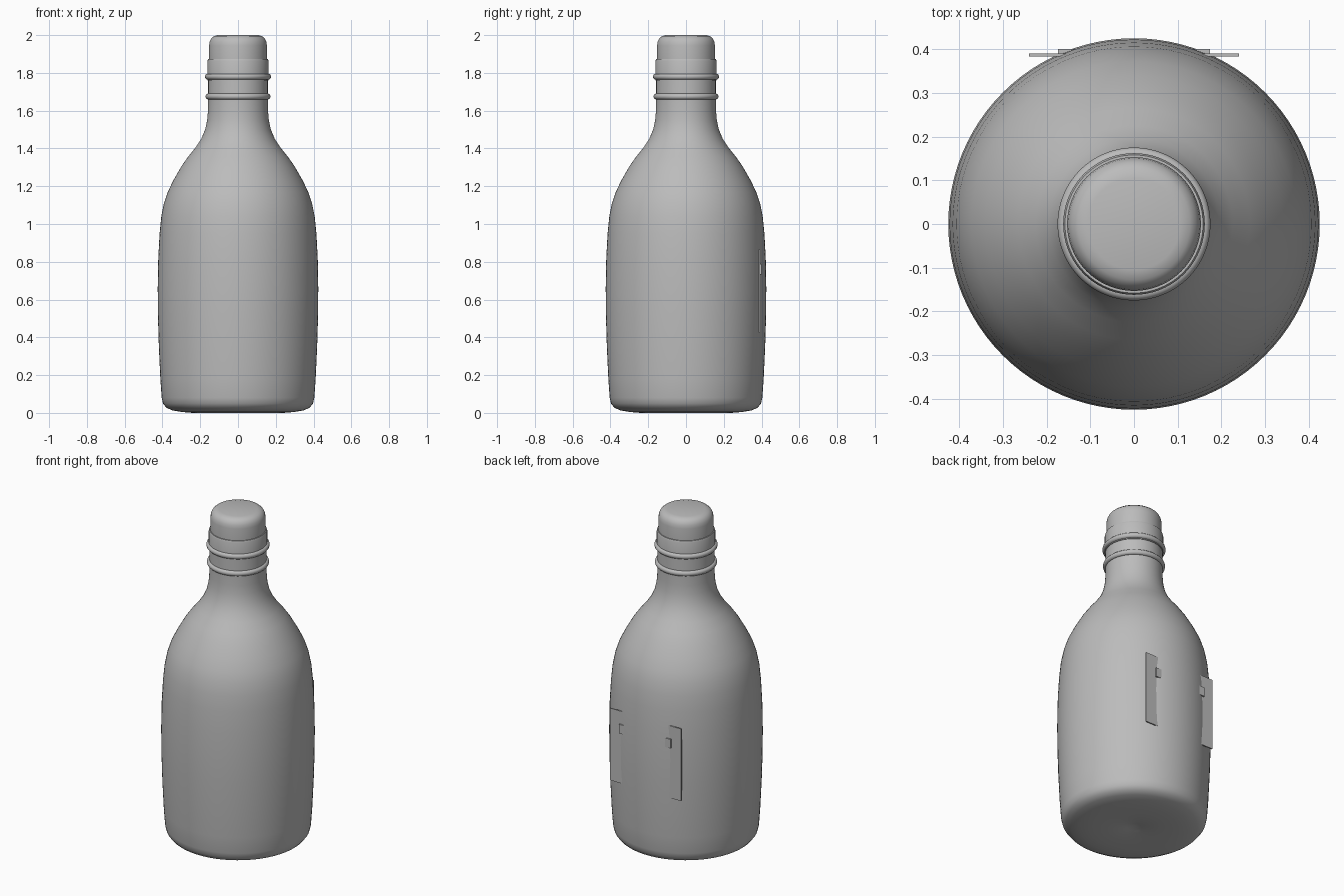
import bpy, bmesh, math

cube = bpy.data.objects.get("Cube")
if cube:
    bpy.data.objects.remove(cube)

grey = bpy.data.materials.new("plain grey")
grey.use_nodes = True
COLOUR = (0.5, 0.5, 0.5, 1)
grey.diffuse_color = COLOUR
grey.node_tree.nodes["Principled BSDF"].inputs["Base Color"].default_value = COLOUR


def finish(name, bm, smooth=False):
    bmesh.ops.recalc_face_normals(bm, faces=bm.faces)
    mesh = bpy.data.meshes.new(name)
    bm.to_mesh(mesh)
    bm.free()
    mesh.materials.append(grey)
    obj = bpy.data.objects.new(name, mesh)
    bpy.context.collection.objects.link(obj)
    if smooth:
        bpy.ops.object.select_all(action='DESELECT')
        obj.select_set(True)
        bpy.context.view_layer.objects.active = obj
        bpy.ops.object.shade_smooth_by_angle(angle=math.radians(40))
    return obj


def lathe(name, profile, sides=96):
    """Spin an (r, z) profile around the z axis."""
    bm = bmesh.new()
    verts = [bm.verts.new((r, 0, z)) for r, z in profile]
    edges = [bm.edges.new(pair) for pair in zip(verts, verts[1:])]
    bmesh.ops.spin(bm, geom=verts + edges, cent=(0, 0, 0), axis=(0, 0, 1),
                   angle=2 * math.pi, steps=sides)
    bmesh.ops.remove_doubles(bm, verts=bm.verts, dist=0.0005)
    return finish(name, bm, True)


def box(name, width, depth, height, y, z):
    bm = bmesh.new()
    bmesh.ops.create_cube(bm, size=1)
    bmesh.ops.scale(bm, vec=(width, depth, height), verts=bm.verts)
    bmesh.ops.translate(bm, vec=(0, y, z), verts=bm.verts)
    return finish(name, bm)


# Bottle: dimpled base, bulging body, sloping shoulder and straight neck
lathe("bottle_body", [
    (0, 0.02), (0.04, 0.008), (0.15, 0.002), (0.24, 0), (0.30, 0.005),
    (0.35, 0.014), (0.38, 0.028), (0.397, 0.05), (0.404, 0.08),
    (0.411, 0.18), (0.419, 0.35), (0.424, 0.52), (0.425, 0.66),
    (0.422, 0.82), (0.415, 0.95), (0.406, 1.04), (0.392, 1.11),
    (0.372, 1.17), (0.34, 1.235), (0.30, 1.305), (0.265, 1.355),
    (0.225, 1.405), (0.195, 1.45), (0.174, 1.50), (0.163, 1.55),
    (0.159, 1.60), (0.158, 1.66), (0.158, 1.77), (0, 1.77)])

# Cap: wide skirt under a narrower rounded top
lathe("cap_skirt", [(0, 1.76), (0.162, 1.76), (0.162, 1.862),
                    (0.158, 1.873), (0, 1.873)])
lathe("cap_top", [(0, 1.86), (0.153, 1.86), (0.153, 1.945), (0.15, 1.965),
                  (0.142, 1.982), (0.128, 1.994), (0.105, 2), (0, 2)])

# Raised beads around the neck
for name, radius, z in (("lower_neck_ring", 0.157, 1.675),
                        ("upper_neck_ring", 0.16, 1.78)):
    bead = [(radius + 0.015 * math.cos(a * math.pi / 6),
             z + 0.016 * math.sin(a * math.pi / 6)) for a in range(13)]
    lathe(name, bead)

# Flat label plate through the back, with a small raised band
box("label_plate", 0.48, 0.007, 0.44, 0.387, 0.645)
box("label_band", 0.348, 0.012, 0.055, 0.394, 0.76)
